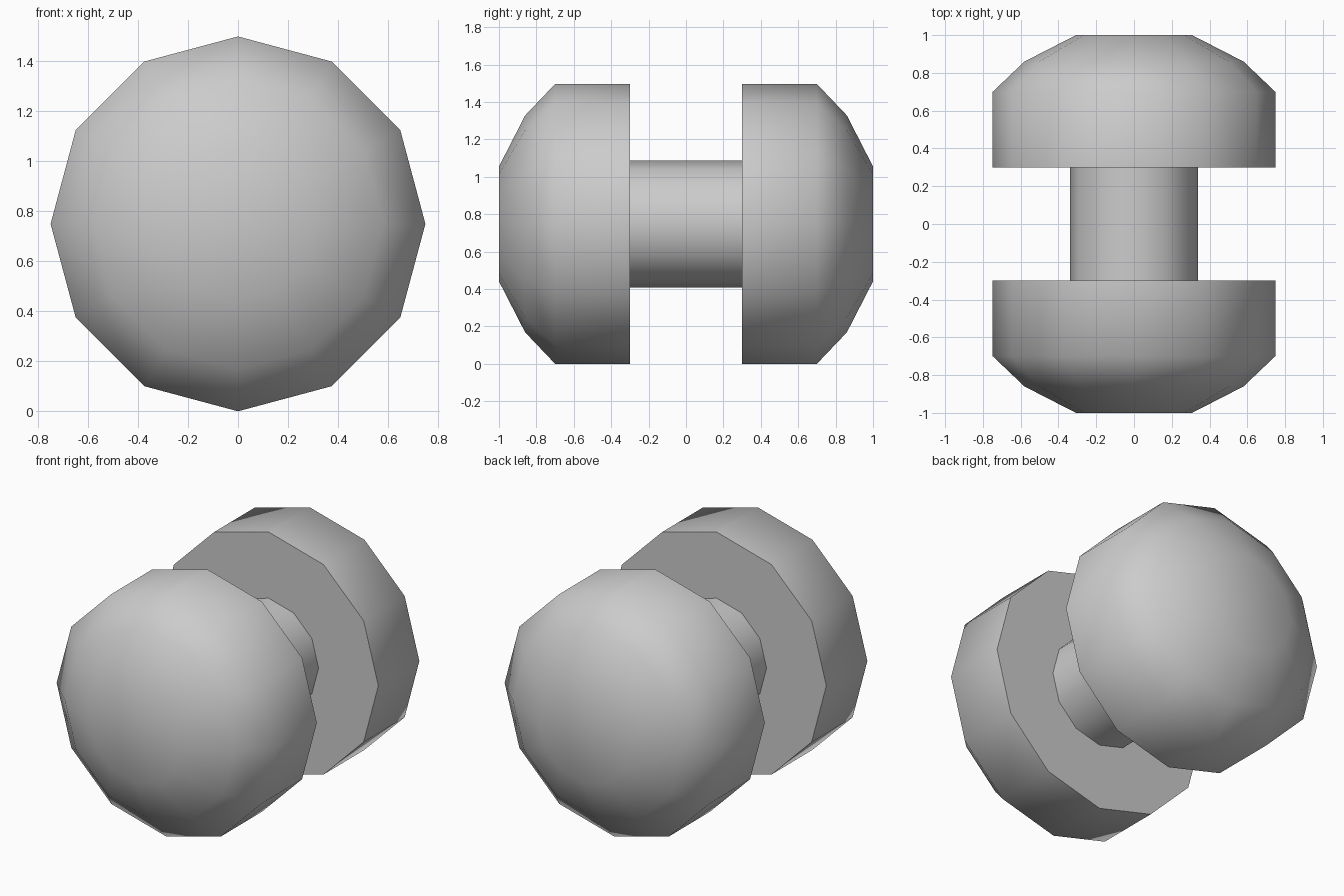
import bpy, bmesh, math

if "Cube" in bpy.data.objects:
    bpy.data.objects.remove(bpy.data.objects["Cube"])

SIDES = 12
CENTRE_Z = 0.748


def lathe(name, profile, cap_end=False):
    """Revolve (radius, y) points around the y axis."""
    bm = bmesh.new()
    rings = []
    for r, y in profile:
        rings.append([bm.verts.new((r * math.cos(a), y, CENTRE_Z + r * math.sin(a)))
                      for a in (2 * math.pi * i / SIDES for i in range(SIDES))])
    for a, b in zip(rings, rings[1:]):
        for i in range(SIDES):
            j = (i + 1) % SIDES
            bm.faces.new((a[i], b[i], b[j], a[j]))
    if cap_end:
        bm.faces.new(rings[-1])
    bmesh.ops.recalc_face_normals(bm, faces=bm.faces)
    mesh = bpy.data.meshes.new(name)
    bm.to_mesh(mesh)
    bm.free()
    obj = bpy.data.objects.new(name, mesh)
    bpy.context.collection.objects.link(obj)
    bpy.ops.object.select_all(action='DESELECT')
    obj.select_set(True)
    bpy.context.view_layer.objects.active = obj
    bpy.ops.object.shade_smooth_by_angle(angle=math.radians(65))
    return obj


# Handle bar between the weights
lathe("handle", [(0.34, -0.3), (0.34, 0.3)])

# Domed end weights: flat inner face, straight rim, bevelled dome, flat cap
weight = [(0.34, 0.3), (0.748, 0.3), (0.748, 0.7), (0.58, 0.86), (0.307, 1.0)]
for name, side in (("front_weight", -1), ("back_weight", 1)):
    lathe(name, [(r, y * side) for r, y in weight], cap_end=True)
